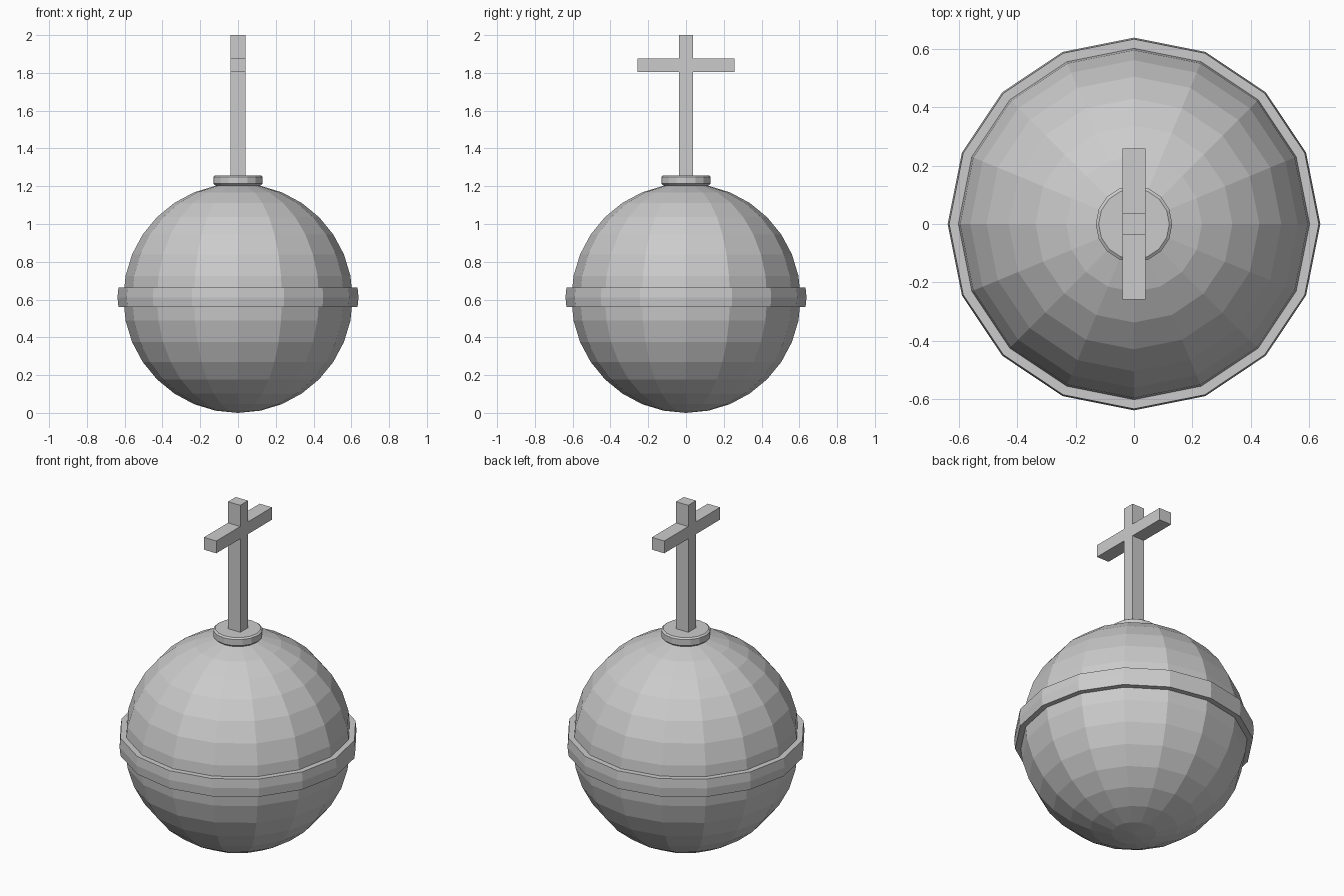
import bpy, bmesh
from math import cos, sin, pi

if "Cube" in bpy.data.objects:
    bpy.data.objects.remove(bpy.data.objects["Cube"])

SIDES = 16
R = 0.607  # ball radius, also height of its centre


def finish(name, bm):
    bmesh.ops.recalc_face_normals(bm, faces=bm.faces)
    mesh = bpy.data.meshes.new(name)
    bm.to_mesh(mesh)
    bm.free()
    obj = bpy.data.objects.new(name, mesh)
    bpy.context.collection.objects.link(obj)
    return obj


def lathe(name, profile, closed=False):
    """Revolve (radius, z) points; open profiles get flat end caps."""
    bm = bmesh.new()
    rings = [[bm.verts.new((r * cos(2 * pi * i / SIDES), r * sin(2 * pi * i / SIDES), z))
              for i in range(SIDES)] for r, z in profile]
    pairs = list(zip(rings, rings[1:]))
    if closed:
        pairs.append((rings[-1], rings[0]))
    else:
        bm.faces.new(rings[0])
        bm.faces.new(rings[-1])
    for a, b in pairs:
        for i in range(SIDES):
            j = (i + 1) % SIDES
            bm.faces.new((a[i], a[j], b[j], b[i]))
    return finish(name, bm)


# Ball
bm = bmesh.new()
bmesh.ops.create_uvsphere(bm, u_segments=SIDES, v_segments=16, radius=R)
bmesh.ops.translate(bm, verts=bm.verts, vec=(0, 0, R))
finish("ball", bm)

# Equator band, slightly bulged like the ball
h = 0.052
lathe("equator_band", [(0.598, R + 0.005 - h), (0.633, R + 0.005 - h), (0.638, R + 0.005),
                       (0.633, R + 0.005 + h), (0.598, R + 0.005 + h)], closed=True)

# Collar on top of the ball
lathe("collar", [(0.118, 1.203), (0.131, 1.214), (0.131, 1.25), (0.121, 1.257)])

# Cross: half outline mirrored in y, then extruded along x
half = [(0.036, 1.25), (0.036, 1.804), (0.258, 1.804), (0.258, 1.876), (0.036, 1.876), (0.036, 2.0)]
outline = half + [(-y, z) for y, z in reversed(half)]
bm = bmesh.new()
face = bm.faces.new([bm.verts.new((-0.04, y, z)) for y, z in outline])
ext = bmesh.ops.extrude_face_region(bm, geom=[face], use_keep_orig=True)
bmesh.ops.translate(bm, vec=(0.08, 0, 0),
                    verts=[v for v in ext["geom"] if isinstance(v, bmesh.types.BMVert)])
finish("cross", bm)
